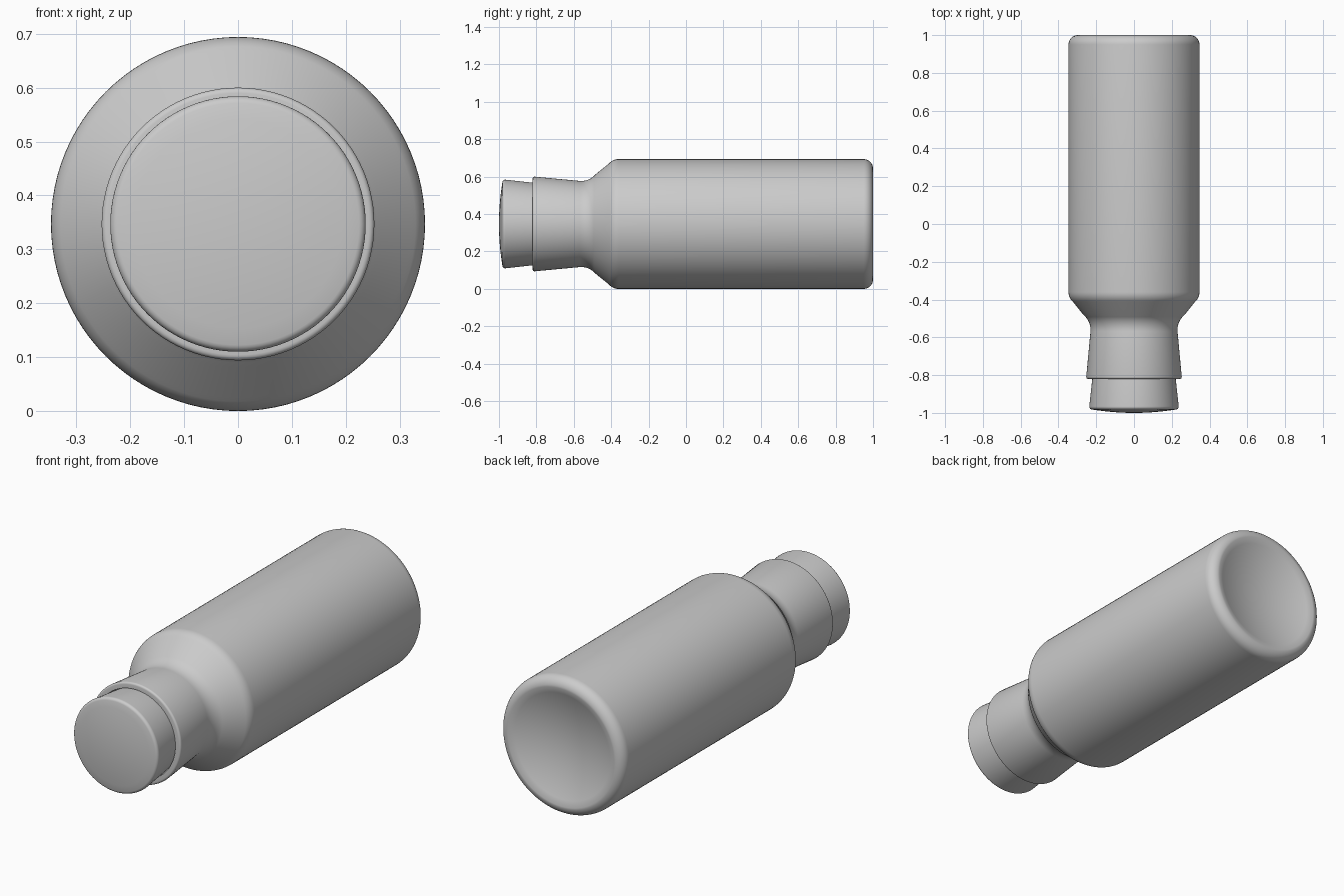
import bpy, bmesh, math

cube = bpy.data.objects.get("Cube")
if cube:
    bpy.data.objects.remove(cube, do_unlink=True)

RADIUS = 0.347
SIDES = 96

grey = bpy.data.materials.new("plain grey")
grey.use_nodes = True
colour = (0.6, 0.6, 0.6, 1)
grey.diffuse_color = colour
grey.node_tree.nodes["Principled BSDF"].inputs["Base Color"].default_value = colour


def arc(cr, cy, r, start, end, n=6):
    """Points on a rounded edge, as (radius, y)."""
    angles = [math.radians(start + (end - start) * i / n) for i in range(n + 1)]
    return [(cr + r * math.cos(a), cy + r * math.sin(a)) for a in angles]


def dish(rim, y, depth, n=10):
    """Shallow curve from the axis out to the rim."""
    return [(rim * i / n, y + depth * (1 - (i / n) ** 2)) for i in range(n)]


def lathe(name, profile):
    """Spin a (radius, y) profile around the lengthwise axis."""
    bm = bmesh.new()
    verts = [bm.verts.new((r, y, 0)) for r, y in profile]
    edges = [bm.edges.new(pair) for pair in zip(verts, verts[1:])]
    bmesh.ops.spin(bm, geom=verts + edges, cent=(0, 0, 0), axis=(0, 1, 0),
                   angle=math.tau, steps=SIDES, use_duplicate=False)
    bmesh.ops.remove_doubles(bm, verts=bm.verts, dist=0.0002)
    bmesh.ops.recalc_face_normals(bm, faces=bm.faces)
    mesh = bpy.data.meshes.new(name)
    bm.to_mesh(mesh)
    bm.free()
    obj = bpy.data.objects.new(name, mesh)
    obj.location.z = RADIUS
    bpy.context.collection.objects.link(obj)
    mesh.materials.append(grey)
    bpy.ops.object.select_all(action="DESELECT")
    obj.select_set(True)
    bpy.context.view_layer.objects.active = obj
    bpy.ops.object.shade_smooth_by_angle(angle=math.radians(35))
    return obj


# Bottle: hollowed base, straight body, sloping shoulder, flared neck and lip
base = dish(0.297, 1.0, -0.06)
base_edge = arc(0.297, 0.95, 0.05, 90, 0, 8)
shoulder = arc(0.277, -0.36, 0.07, 0, -50)
neck_curve = arc(0.33, -0.56, 0.1, 130, 185, 8)
lip = arc(0.243, -0.81, 0.01, 0, -90, 4)
bottle = lathe("bottle", base + base_edge + shoulder + neck_curve + lip
               + [(0.224, -0.82), (0.212, -0.75), (0, -0.75)])

# Stopper: tapered plug with a rounded rim and a slightly domed end
plug_edge = arc(0.222, -0.967, 0.015, 5, -80, 5)
stopper = lathe("stopper", [(0, -0.74), (0.212, -0.74)] + plug_edge
                + dish(0.215, -0.983, -0.017)[::-1])
